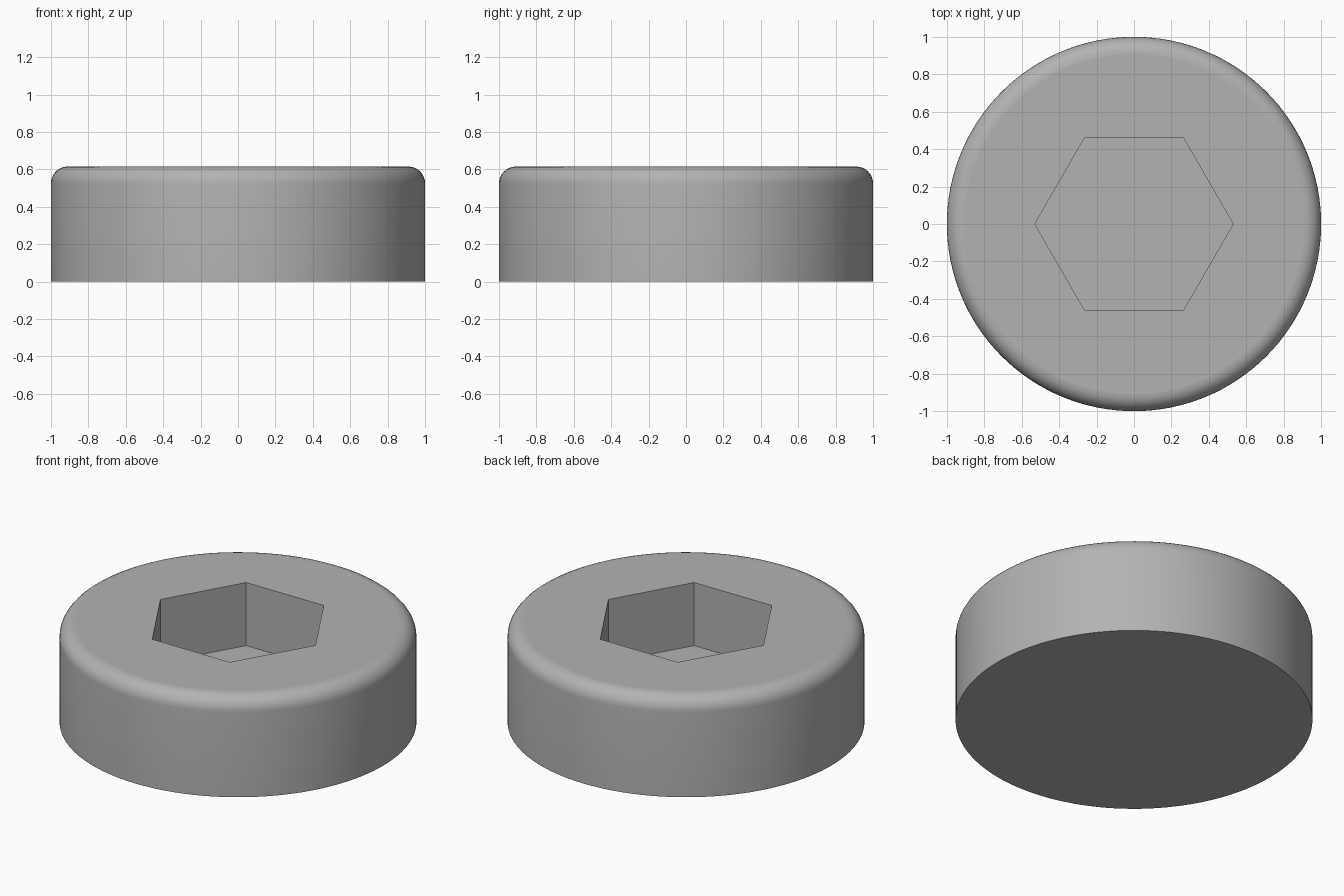
import bpy
import math

old = bpy.data.objects.get("Cube")
if old:
    bpy.data.objects.remove(old, do_unlink=True)

RADIUS, HEIGHT, FILLET = 1.0, 0.615, 0.09
SOCKET_RADIUS, SOCKET_FLOOR = 0.53, 0.225

# Plain grey finish
grey = bpy.data.materials.new("grey")
grey.use_nodes = True
colour = (0.45, 0.45, 0.45, 1)
grey.diffuse_color = colour
grey.node_tree.nodes["Principled BSDF"].inputs["Base Color"].default_value = colour


def prism(name, sides, radius, bottom, top, turn=0.0):
    bpy.ops.mesh.primitive_cylinder_add(
        vertices=sides, radius=radius, depth=top - bottom,
        location=(0, 0, (bottom + top) / 2), rotation=(0, 0, turn))
    obj = bpy.context.object
    obj.name = obj.data.name = name
    bpy.ops.object.transform_apply(location=True, rotation=True, scale=True)
    obj.data.materials.append(grey)
    return obj


# Hexagonal socket cutter with corners on the x axis
cutter = prism("socket_cutter", 6, SOCKET_RADIUS, SOCKET_FLOOR, HEIGHT + 0.2, math.pi / 6)
cutter.hide_render = True

# Round head
head = prism("socket_head", 128, RADIUS, 0, HEIGHT)

# Rounded top rim, chosen by edge weight
weights = head.data.attributes.new("bevel_weight_edge", "FLOAT", "EDGE")
for edge in head.data.edges:
    on_top = all(head.data.vertices[i].co.z > HEIGHT - 0.01 for i in edge.vertices)
    weights.data[edge.index].value = 1.0 if on_top else 0.0
rim = head.modifiers.new("rounded_rim", "BEVEL")
rim.limit_method = "WEIGHT"
rim.width = FILLET
rim.segments = 8
rim.use_clamp_overlap = False

# Socket cut
cut = head.modifiers.new("socket", "BOOLEAN")
cut.operation = "DIFFERENCE"
cut.solver = "EXACT"
cut.object = cutter
for name in ("rounded_rim", "socket"):
    bpy.ops.object.modifier_apply(modifier=name)
bpy.data.objects.remove(cutter, do_unlink=True)

# Smooth wall and rim, flat top, floor, base and socket walls
bpy.ops.object.shade_smooth_by_angle(angle=math.radians(30))
for face in head.data.polygons:
    if abs(face.normal.z) > 0.999 or face.center.xy.length < SOCKET_RADIUS + 0.05:
        face.use_smooth = False
